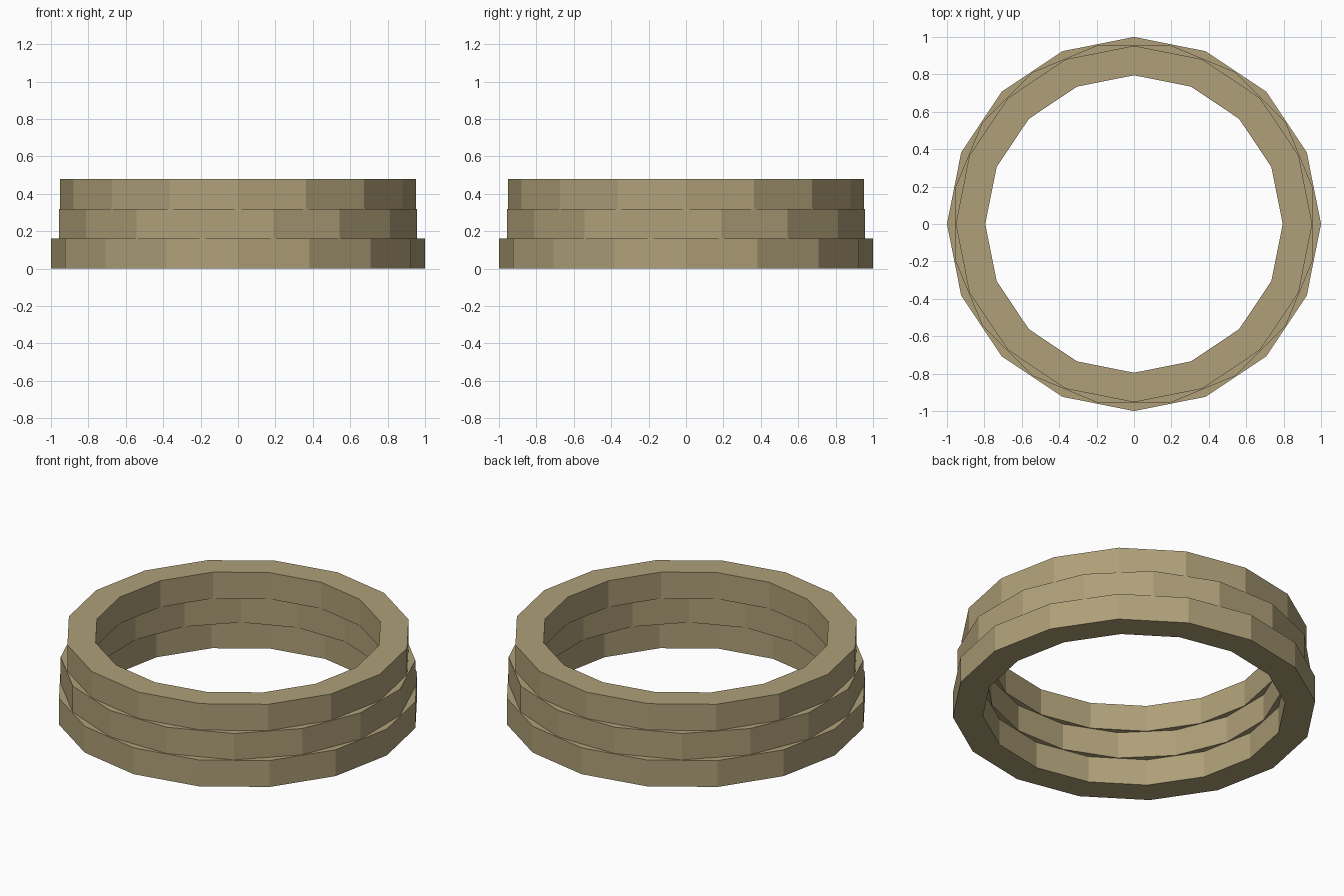
import bpy, bmesh, math

if "Cube" in bpy.data.objects:
    bpy.data.objects.remove(bpy.data.objects["Cube"])

stone = bpy.data.materials.new("tan stone")
stone.diffuse_color = (0.43, 0.35, 0.19, 1)
stone.use_nodes = True
stone.node_tree.nodes["Principled BSDF"].inputs["Base Color"].default_value = stone.diffuse_color

SIDES = 16
HEIGHT = 0.16


def ring(name, outer, inner, z, turn):
    """Flat-faced ring with a rectangular section."""
    bm = bmesh.new()
    section = [(outer, z), (outer, z + HEIGHT), (inner, z + HEIGHT), (inner, z)]
    loops = []
    for i in range(SIDES):
        a = 2 * math.pi * (i + turn) / SIDES
        loops.append([bm.verts.new((r * math.cos(a), r * math.sin(a), h)) for r, h in section])
    for i in range(SIDES):
        p, q = loops[i], loops[(i + 1) % SIDES]
        for j in range(4):
            k = (j + 1) % 4
            bm.faces.new((p[j], q[j], q[k], p[k]))
    bmesh.ops.recalc_face_normals(bm, faces=bm.faces)
    mesh = bpy.data.meshes.new(name)
    bm.to_mesh(mesh)
    bm.free()
    mesh.materials.append(stone)
    obj = bpy.data.objects.new(name, mesh)
    bpy.context.collection.objects.link(obj)


# Three courses, each slightly narrower, the middle one turned half a side
ring("lower_course", 1.0, 0.834, 0.0, 0)
ring("middle_course", 0.976, 0.814, HEIGHT, 0.5)
ring("upper_course", 0.953, 0.795, 2 * HEIGHT, 0)
